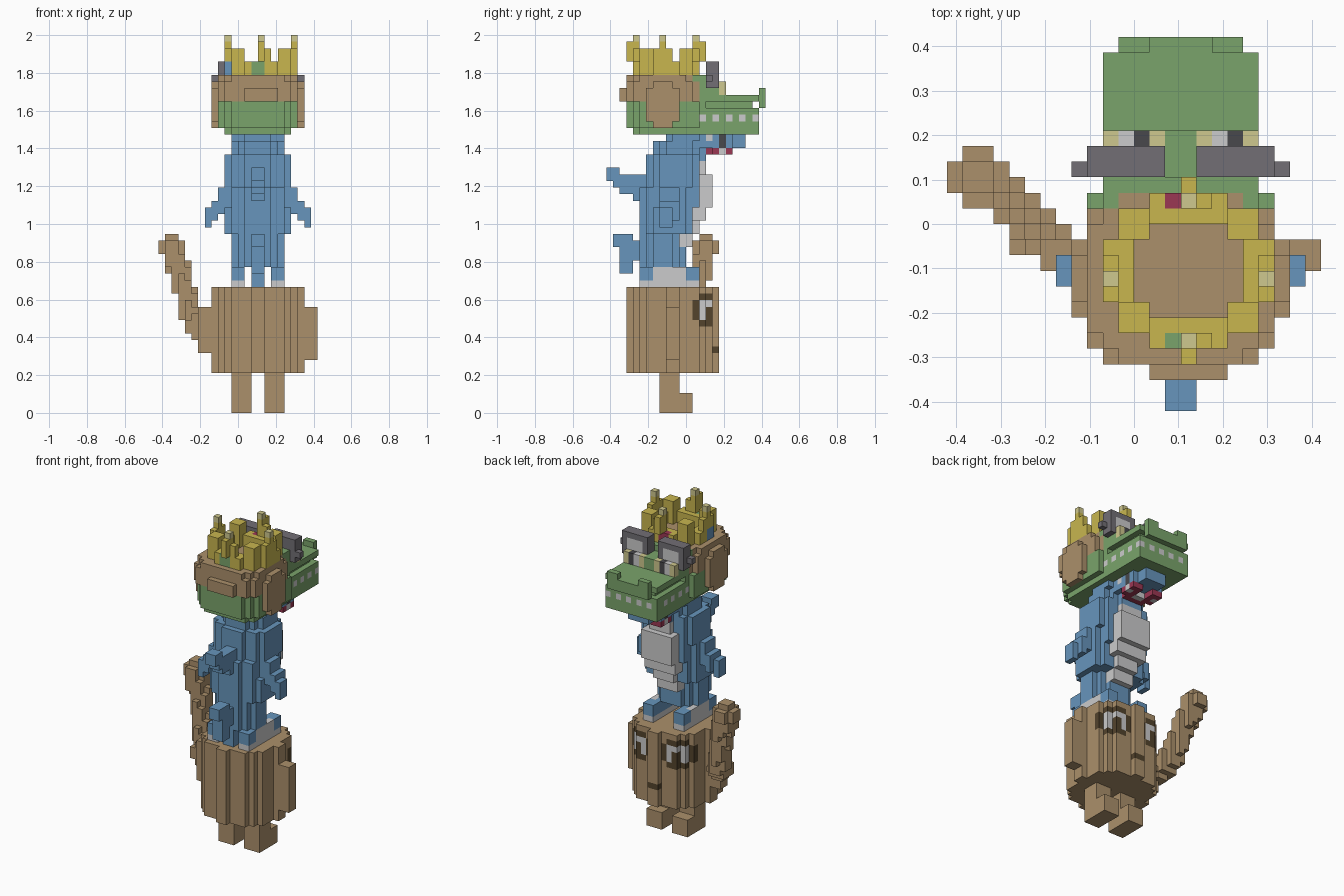
import bpy, bmesh
from mathutils import Vector

if "Cube" in bpy.data.objects:
    bpy.data.objects.remove(bpy.data.objects["Cube"], do_unlink=True)

UNIT = 2 / 57          # edge of one block
MID = 3                # mirror column of the figures

# Materials (display colours turned into linear values)
COLOURS = {
    "brown": (171, 144, 107), "green": (122, 164, 107), "blue": (103, 149, 188),
    "yellow": (200, 182, 79), "grey": (114, 111, 117), "white": (203, 203, 204),
    "red": (155, 55, 83), "dark_brown": (83, 67, 44), "pale_yellow": (207, 200, 142),
    "charcoal": (72, 72, 76),
}
mats = {}
for name, rgb in COLOURS.items():
    lin = [((c / 255 + 0.055) / 1.055) ** 2.4 for c in rgb] + [1]
    m = bpy.data.materials.new(name)
    m.use_nodes = True
    m.diffuse_color = lin
    m.node_tree.nodes["Principled BSDF"].inputs["Base Color"].default_value = lin
    mats[name] = m

grid = {}              # block -> (part, colour)


def box(part, col, x, y, z, both=False):
    """Fill a block range; both=True repeats it across the mirror column."""
    spans = [x, (2 * MID - x[1], 2 * MID - x[0])] if both else [x]
    for x0, x1 in spans:
        for i in range(x0, x1):
            for j in range(*y):
                for k in range(*z):
                    grid[i, j, k] = (part, col)


def disc(part, col, x, y, z, power=2, inner=0):
    """Fill a round (or squarish) slab inside a rectangle, optionally hollow."""
    cx, cy = sum(x) / 2, sum(y) / 2
    rx, ry = (x[1] - x[0]) / 2, (y[1] - y[0]) / 2
    for i in range(*x):
        for j in range(*y):
            d = abs((i + .5 - cx) / rx) ** power + abs((j + .5 - cy) / ry) ** power
            if inner ** power < d <= 1.001:
                box(part, col, (i, i + 1), (j, j + 1), z)


def ball(part, col, centre, r):
    """Fill a blocky ball."""
    lo = [int(c - r) - 1 for c in centre]
    for i in range(lo[0], lo[0] + 7):
        for j in range(lo[1], lo[1] + 7):
            for k in range(lo[2], lo[2] + 7):
                if (Vector((i + .5, j + .5, k + .5)) - centre).length <= r:
                    grid[i, j, k] = (part, col)


def paint_front(part, col, x, z):
    """Recolour the foremost (+y) blocks of a part on both sides."""
    for i in [c for a in range(*x) for c in (a, 2 * MID - 1 - a)]:
        for k in range(*z):
            ys = [j for (a, j, c), v in grid.items() if a == i and c == k and v[0] == part]
            if ys:
                grid[i, max(ys), k] = (part, col)


# Bottom figure: raised arm as a bent tube
path = [Vector(p) for p in ((-6, -.8, 12.5), (-7.3, .9, 15.5), (-8.5, 2, 20.5), (-10, 3, 25))]
for a, b in zip(path, path[1:]):
    for t in range(5):
        ball("raised_arm", "brown", a.lerp(b, t / 5), 1.7)
ball("raised_arm", "brown", path[-1], 2.1)
box("raised_arm", "brown", (-6, -4), (-3, -1), (9, 16))
# Round body with a narrow outer row on each side, legs, lowered arm
disc("barrel_body", "brown", (-3, 9), (-8, 4), (6, 19), 2.9)
box("barrel_body", "brown", (-4, 10), (-3, -1), (6, 19))
box("barrel_body", "brown", (2, 4), (-9, 5), (6, 19))
box("barrel_legs", "brown", (4, 7), (-4, -1), (0, 6), True)
box("barrel_legs", "brown", (4, 7), (-1, 1), (0, 3), True)
box("lowered_arm", "brown", (10, 12), (-3, -1), (8, 16))

# Its painted eyes and mouth
paint_front("barrel_body", "dark_brown", (4, 9), (14, 17))
paint_front("barrel_body", "dark_brown", (5, 8), (13, 18))
paint_front("barrel_body", "white", (5, 8), (14, 17))
paint_front("barrel_body", "dark_brown", (6, 7), (13, 16))
paint_front("barrel_body", "dark_brown", (3, 4), (9, 10))

# Middle figure: feet with pale soles
box("finned_feet", "blue", (5, 7), (-7, 2), (20, 22), True)
box("finned_feet", "white", (5, 7), (-7, 2), (19, 20), True)
box("finned_feet", "white", (6, 7), (-5, 0), (20, 22), True)
# Torso slabs: half width, depth range, height range
for hw, y, z in [(4, (-7, 0), (22, 27)), (5, (-7, 2), (27, 31)), (5, (-7, 3), (31, 34)),
                 (5, (-6, 3), (34, 39)), (4, (-5, 3), (39, 41)), (4, (-3, 3), (41, 42))]:
    disc("finned_torso", "blue", (MID - hw, MID + hw), y, z, 2.1)
# Belly plate stepping forward
for hw, y, z in [(2, 1, (25, 27)), (2, 2, (27, 29)), (3, 3, (29, 31)),
                 (3, 4, (31, 36)), (2, 3, (36, 38))]:
    box("belly", "white", (MID - hw, MID + hw), (y - 2, y), z)
# Arms
for x, y, z in [((7, 9), (-4, -1), (30, 34)), ((9, 10), (-4, -1), (29, 32)),
                ((10, 11), (-4, -2), (28, 31))]:
    box("finned_arms", "blue", x, y, z, True)
# Back fin and tail
for y, z in [((-12, -11), (35, 37)), ((-11, -10), (34, 37)), ((-10, -8), (33, 36)),
             ((-8, -7), (32, 36)), ((-7, -5), (30, 36))]:
    box("back_fin", "blue", (2, 4), y, z)
for y, z in [((-11, -10), (25, 27)), ((-10, -8), (21, 27)), ((-8, -6), (23, 26)),
             ((-7, -5), (19, 23))]:
    box("finned_tail", "blue", (2, 4), y, z)
# Snout, open mouth and teeth
box("finned_snout", "blue", (0, 6), (2, 7), (40, 42))
box("finned_snout", "blue", (1, 5), (7, 9), (40, 42))
box("finned_snout", "charcoal", (5, 6), (5, 6), (40, 42), True)
box("finned_snout", "white", (5, 6), (3, 4), (41, 42), True)
box("finned_mouth", "red", (1, 5), (3, 5), (39, 40))
box("finned_mouth", "red", (4, 6), (4, 7), (39, 40), True)
box("finned_mouth", "white", (5, 6), (5, 6), (39, 40), True)
box("finned_mouth", "white", (2, 4), (4, 5), (39, 40))

# Top head: skull and long jaws
disc("jaw_head", "green", (-2, 8), (-8, 4), (42, 43), 4)
disc("jaw_head", "green", (-3, 9), (-9, 4), (43, 47), 4)
box("jaw_head", "green", (-2, 8), (1, 3), (47, 51))
box("jaw_head", "green", (-2, 8), (3, 5), (47, 49))
box("jaw_head", "green", (2, 4), (3, 6), (48, 50))
box("jaws", "green", (-2, 8), (3, 11), (42, 46))
box("jaws", "green", (-1, 7), (3, 10), (46, 47))
box("jaws", "green", (-2, 8), (3, 11), (47, 48))
box("jaws", "green", (-1, 7), (11, 12), (46, 48))
box("nostrils", "green", (5, 7), (11, 12), (48, 49), True)
# Teeth along the sides and front
for j in range(2, 10, 2):
    box("teeth", "white", (7, 8), (j, j + 1), (44, 45), True)
for i in range(-1, 8, 2):
    box("teeth", "white", (i, i + 1), (10, 11), (44, 45))

# Cap with rounded ear flaps and rear tuft
disc("cap", "brown", (-3, 9), (-9, 2), (47, 50), 4)
disc("cap", "brown", (-3, 9), (-9, 2), (50, 51), 3)
box("cap", "brown", (9, 10), (-6, -1), (44, 49), True)
box("cap", "brown", (9, 10), (-5, -2), (43, 50), True)
box("cap", "brown", (1, 6), (-10, -9), (47, 49))

# Crown: ring, chunky corner spikes, tall pale-tipped spikes
disc("crown", "yellow", (-2, 9), (-8, 2), (51, 53), 2, 0.66)
for i in (-1, 6):
    for j in (-7, -1):
        box("crown", "yellow", (i, i + 2), (j, j + 2), (51, 55))
for i, j in [(-2, -4), (8, -4), (3, -8), (3, 1)]:
    box("crown", "yellow", (i, i + 1), (j, j + 1), (53, 56))
    box("crown", "pale_yellow", (i, i + 1), (j, j + 1), (56, 57))
for i in (-2, 8):
    box("crown", "yellow", (i, i + 1), (-5, -2), (53, 55))
for j in (-8, 1):
    box("crown", "yellow", (4, 5), (j, j + 1), (53, 55))
for j in (-9, 2):
    box("crown", "yellow", (3, 4), (j, j + 1), (53, 56))
# Jewels
box("jewels", "red", (2, 4), (1, 2), (51, 53))
box("jewels", "green", (2, 4), (-8, -7), (51, 53))
box("jewels", "blue", (-2, -1), (-5, -3), (51, 53))

# Goggles and eyes
box("goggles", "grey", (4, 9), (3, 5), (49, 53), True)
box("goggles", "grey", (9, 10), (3, 4), (50, 51), True)
box("goggles", "white", (5, 8), (4, 5), (50, 52), True)
for i in (-2, 4):
    for n, col in enumerate(("pale_yellow", "white", "charcoal", "pale_yellow")):
        box("eyes", col, (i + n, i + n + 1), (5, 6), (48, 50))

# Skin each part with only its exposed faces
DIRS = [Vector(s) for s in ((1, 0, 0), (-1, 0, 0), (0, 1, 0), (0, -1, 0), (0, 0, 1), (0, 0, -1))]
parts = {}
for cell, (part, col) in grid.items():
    parts.setdefault(part, []).append((cell, col))

for part, cells in parts.items():
    bm = bmesh.new()
    verts, slots = {}, []

    def corner(p):
        key = tuple(round(c * 2) for c in p)
        if key not in verts:
            verts[key] = bm.verts.new(p * UNIT)
        return verts[key]

    for cell, col in cells:
        if col not in slots:
            slots.append(col)
        c = Vector(cell) + Vector((.5, .5, .5))
        for d in DIRS:
            if tuple(int(v) for v in Vector(cell) + d) in grid:
                continue
            u = Vector((d.y, d.z, d.x)) / 2
            w = d.cross(u)
            f = bm.faces.new([corner(c + d / 2 + e) for e in (u + w, w - u, -u - w, u - w)])
            f.material_index = slots.index(col)
    me = bpy.data.meshes.new(part)
    bm.to_mesh(me)
    bm.free()
    for col in slots:
        me.materials.append(mats[col])
    bpy.context.collection.objects.link(bpy.data.objects.new(part, me))
